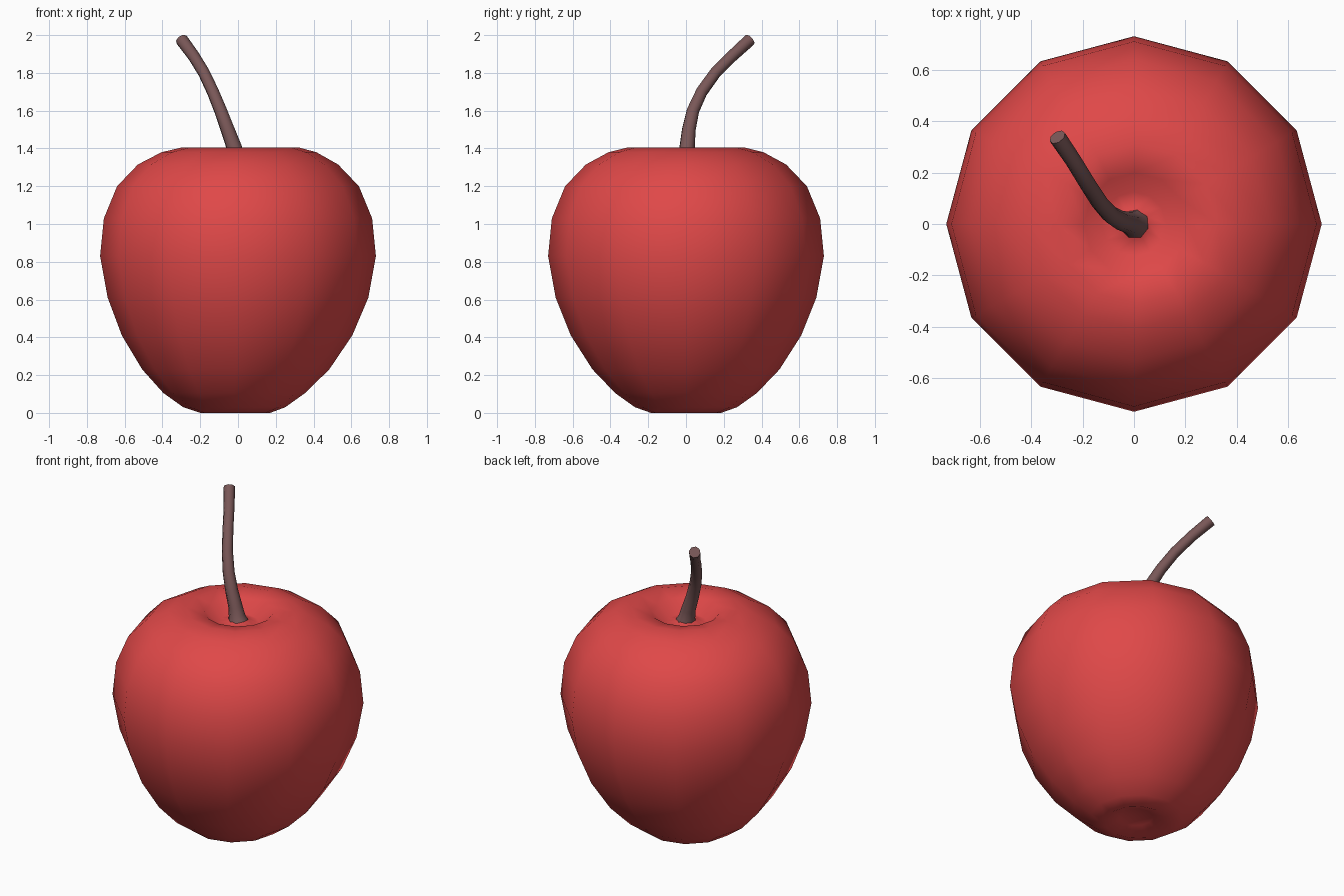
import bpy, bmesh, math

if "Cube" in bpy.data.objects:
    bpy.data.objects.remove(bpy.data.objects["Cube"])

def material(name, rgb):
    m = bpy.data.materials.new(name)
    m.diffuse_color = (*rgb, 1)
    m.use_nodes = True
    m.node_tree.nodes["Principled BSDF"].inputs["Base Color"].default_value = m.diffuse_color
    return m

# Apple body: 12-sided lathe, each ring is (radius, height, sideways lean)
rings = [(0.10, 0.035, -0.015), (0.185, 0.0, -0.015), (0.27, 0.03, -0.02), (0.375, 0.105, -0.02),
         (0.495, 0.23, -0.012), (0.61, 0.41, -0.005), (0.69, 0.61, 0), (0.73, 0.83, 0),
         (0.71, 1.03, 0), (0.64, 1.20, 0), (0.53, 1.315, 0), (0.41, 1.38, 0.005),
         (0.31, 1.405, 0.012), (0.20, 1.385, 0.005), (0.125, 1.315, 0), (0.06, 1.335, 0)]
SIDES = 12
bm = bmesh.new()
loops = []
for r, z, lean in rings:
    loops.append([bm.verts.new((lean + r * math.cos(math.tau * i / SIDES),
                                r * math.sin(math.tau * i / SIDES), z)) for i in range(SIDES)])
bottom = bm.verts.new((-0.015, 0, 0.045))
top = bm.verts.new((0, 0, 1.36))
for i in range(SIDES):
    j = (i + 1) % SIDES
    for a, b in zip(loops, loops[1:]):
        bm.faces.new((a[i], a[j], b[j], b[i]))
    bm.faces.new((bottom, loops[0][j], loops[0][i]))
    bm.faces.new((top, loops[-1][i], loops[-1][j]))
for f in bm.faces:
    f.smooth = True
mesh = bpy.data.meshes.new("apple_body")
bm.to_mesh(mesh)
bm.free()
mesh.materials.append(material("apple_red", (0.74, 0.065, 0.065)))
bpy.context.collection.objects.link(bpy.data.objects.new("apple_body", mesh))

# Stem: curved tapering tube, flared at the base (x, y, z, radius)
path = [(0.0, 0.0, 1.325, 0.06), (-0.01, 0.003, 1.36, 0.048), (-0.022, 0.006, 1.41, 0.042),
        (-0.055, 0.015, 1.50, 0.038), (-0.092, 0.037, 1.60, 0.035), (-0.133, 0.083, 1.70, 0.033),
        (-0.18, 0.155, 1.80, 0.032), (-0.235, 0.245, 1.89, 0.032), (-0.298, 0.338, 1.975, 0.034)]
curve = bpy.data.curves.new("stem", 'CURVE')
curve.dimensions = '3D'
curve.bevel_depth = 1.0
curve.bevel_resolution = 2
curve.use_fill_caps = True
spline = curve.splines.new('POLY')
spline.points.add(len(path) - 1)
for p, (x, y, z, r) in zip(spline.points, path):
    p.co = (x, y, z, 1)
    p.radius = r
spline.use_smooth = True
stem = bpy.data.objects.new("stem", curve)
bpy.context.collection.objects.link(stem)
curve.materials.append(material("stem_brown", (0.19, 0.095, 0.095)))

# Turn the stem into a mesh with a crisp cut end
bpy.context.view_layer.objects.active = stem
stem.select_set(True)
bpy.ops.object.convert(target='MESH')
bpy.ops.object.shade_smooth_by_angle(angle=math.radians(50))
